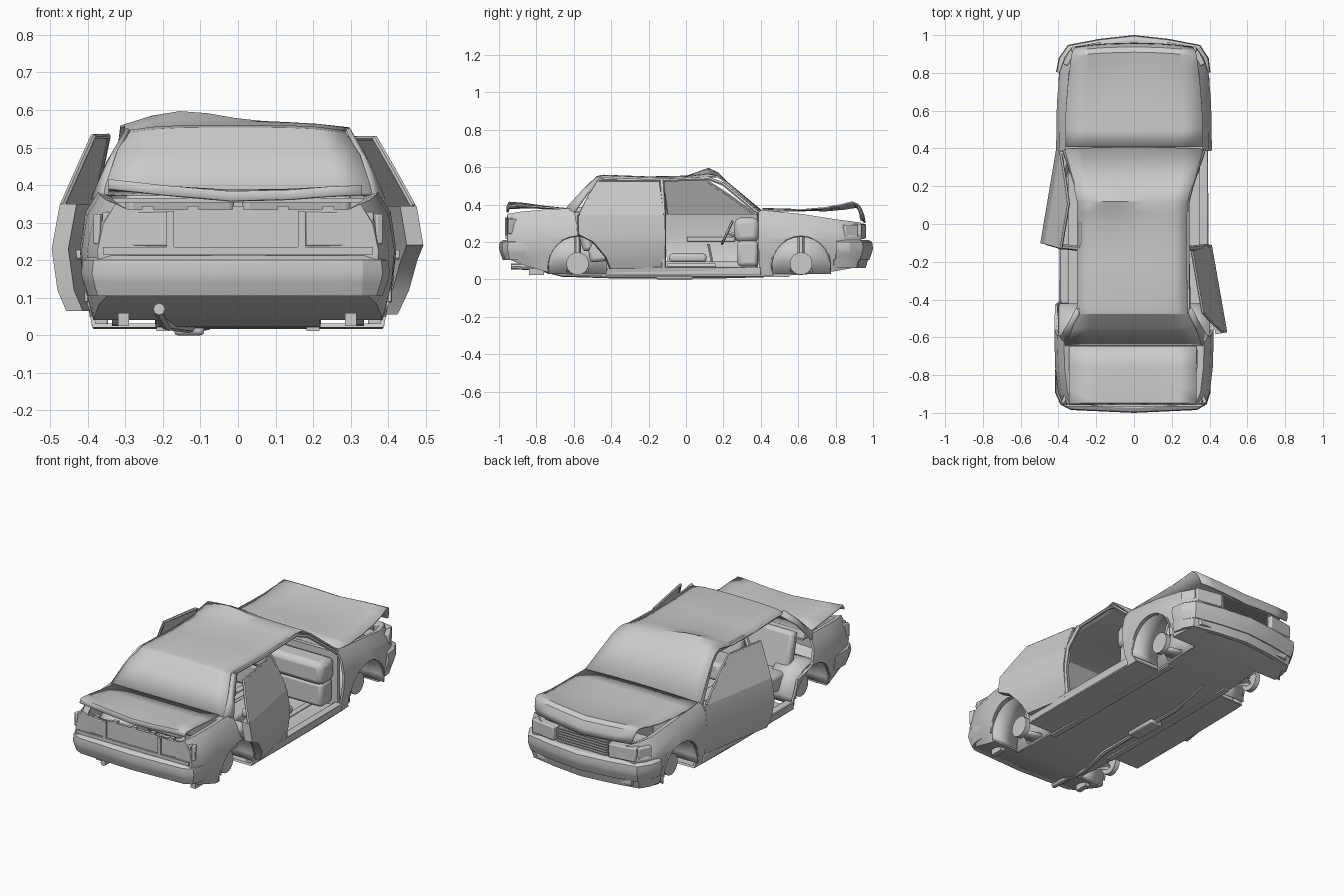
import bpy, bmesh, math
from mathutils import Vector, Matrix

if "Cube" in bpy.data.objects:
    bpy.data.objects.remove(bpy.data.objects["Cube"])


def finish(name, bm, bevel=0, thick=0):
    bmesh.ops.recalc_face_normals(bm, faces=bm.faces)
    me = bpy.data.meshes.new(name)
    bm.to_mesh(me)
    bm.free()
    ob = bpy.data.objects.new(name, me)
    bpy.context.collection.objects.link(ob)
    if thick:
        m = ob.modifiers.new("thick", 'SOLIDIFY')
        m.thickness, m.offset = thick, 0
    if bevel:
        m = ob.modifiers.new("bevel", 'BEVEL')
        m.width, m.segments = bevel, 2
    return ob


def loft(name, rings, closed=False, caps=False, thick=0, bevel=0):
    bm = bmesh.new()
    vs = [[bm.verts.new(p) for p in r] for r in rings]
    n = len(vs[0])
    for a, b in zip(vs, vs[1:]):
        for i in range(n if closed else n - 1):
            j = (i + 1) % n
            bm.faces.new((a[i], a[j], b[j], b[i]))
    if caps:
        bm.faces.new(vs[0])
        bm.faces.new(vs[-1])
    return finish(name, bm, bevel, thick)


def box(name, c, size, bevel=0.0, rot=(0, 0, 0)):
    bm = bmesh.new()
    bmesh.ops.create_cube(bm, size=1)
    bmesh.ops.scale(bm, vec=size, verts=bm.verts)
    ob = finish(name, bm, bevel)
    ob.location, ob.rotation_euler = c, rot
    return ob


def cyl(name, c, r, d, axis='X', n=16):
    bm = bmesh.new()
    bmesh.ops.create_cone(bm, cap_ends=True, segments=n, radius1=r, radius2=r, depth=d)
    ob = finish(name, bm)
    ob.location = c
    ob.rotation_euler = {'X': (0, math.pi / 2, 0), 'Y': (math.pi / 2, 0, 0), 'Z': (0, 0, 0)}[axis]
    return ob


def tube(name, pts, r, res=1, cyclic=False):
    cu = bpy.data.curves.new(name, 'CURVE')
    cu.dimensions = '3D'
    cu.bevel_depth, cu.bevel_resolution, cu.use_fill_caps = r, res, True
    sp = cu.splines.new('POLY')
    sp.points.add(len(pts) - 1)
    for q, p in zip(sp.points, pts):
        q.co = (*p, 1)
    sp.use_cyclic_u = cyclic
    ob = bpy.data.objects.new(name, cu)
    bpy.context.collection.objects.link(ob)
    bpy.context.view_layer.objects.active = ob
    ob.select_set(True)
    bpy.ops.object.convert(target='MESH')
    bpy.context.object.select_set(False)


def sweep(name, path, prof):
    rings = []
    for i, p in enumerate(path):
        a, b = path[max(i - 1, 0)], path[min(i + 1, len(path) - 1)]
        t = Vector((b[0] - a[0], b[1] - a[1])).normalized()
        rings.append([(p[0] + t.y * o, p[1] - t.x * o, z) for o, z in prof])
    return loft(name, rings, True, True)


def interp(t, tab):
    for (a, va), (b, vb) in zip(tab, tab[1:]):
        if t <= b:
            return va + (vb - va) * max(0, (t - a) / (b - a))
    return tab[-1][1]


# body tub: (y, half width, belt height, underside)
rings = []
for y, w, zt, zb in [(-.95, .37, .345, .115), (-.89, .395, .355, .09), (-.76, .41, .367, .05),
                     (-.6, .415, .375, .028), (-.3, .412, .375, .025), (.1, .41, .37, .022), (.4, .405, .365, .022),
                     (.62, .403, .343, .03), (.8, .388, .315, .05), (.88, .36, .305, .065), (.93, .325, .298, .08)]:
    half = [(w - .075, zt - .012), (w - .045, zt), (w - .015, zt - .05), (w, .225), (w - .008, .14), (w - .03, zb)]
    rings.append([(-x, y, z) for x, z in half] + [(x, y, z) for x, z in reversed(half)])
body = loft("body_tub", rings, caps=True, thick=.014)

# cut wheel arches, door openings
YW = (-.58, .615)
cutters = [cyl("arch_cutter", (s * .4, y, .075), .158, .36, n=24) for s in (-1, 1) for y in YW]
poly = [(-.41, .065), (.39, .065), (.385, .5), (-.62, .5), (-.585, .3), (-.56, .235), (-.43, .2)]
cutters.append(loft("door_cutter", [[(x, y, z) for y, z in poly] for x in (-.6, .6)], True, True))
bpy.context.view_layer.objects.active = body
for c in cutters:
    m = body.modifiers.new("cut", 'BOOLEAN')
    m.object, m.operation, m.solver = c, 'DIFFERENCE', 'EXACT'
for m in [m.name for m in body.modifiers]:
    bpy.ops.object.modifier_apply(modifier=m)
for c in cutters:
    bpy.data.objects.remove(c)

# roof shell with both screens, dented roof
rings = []
for y, z, w in [(-.64, .375, .36), (-.55, .478, .325), (-.475, .55, .295), (-.44, .556, .293), (-.2, .547, .293),
                (0, .55, .293), (.06, .557, .293), (.12, .564, .293), (.17, .55, .305), (.22, .515, .318), (.395, .365, .368)]:
    row = []
    for i in range(9):
        u = i / 4 - 1
        x = u * w - (.008 if -.5 < y < .2 else 0)
        drop = -.015 * u ** 4 if -.5 < y < .15 else 0
        dent = .03 * math.exp(-((x + .15) / .14) ** 2 - ((y - .12) / .07) ** 2)
        bow = (1 - u * u) * (.01 if y > .39 else 0)
        row.append((x, y + bow, z + drop + dent))
    rings.append(row)
loft("roof_and_screens", rings, thick=.008)

# pillars, rails, lamps, wheel parts on each side
for s, n in ((-1, "left"), (1, "right")):
    tube(n + "_roof_rail", [(s * .368, .385, .355), (s * .305, .2, .51), (s * .285, .12, .54),
                            (s * .285, -.2, .528), (s * .288, -.45, .537)], .01)
    tube(n + "_middle_pillar", [(s * .38, -.12, .05), (s * .395, -.12, .22), (s * .375, -.12, .36), (s * .288, -.13, .53)], .014)
    loft(n + "_rear_pillar", [[(s * .292, -.475, .55), (s * .3, -.44, .535)], [(s * .328, -.55, .478), (s * .345, -.525, .46)],
                              [(s * .357, -.645, .375), (s * .388, -.595, .36)]], thick=.012)
    box(n + "_sill", (s * .368, -.01, .045), (.045, .82, .045), .006)
    box(n + "_tail_lamp", (s * .27, -.942, .283), (.18, .03, .09), .004, (0, 0, s * .06))
    box(n + "_side_tail_lamp", (s * .368, -.925, .283), (.02, .05, .08), .004, (0, 0, s * .4))
    box(n + "_headlight", (s * .25, .925, .257), (.16, .05, .078), .006, (0, 0, -s * .17))
    box(n + "_corner_lamp", (s * .345, .878, .257), (.03, .08, .07), .006, (0, 0, s * .5))
    for y, k in zip(YW, ("rear", "front")):
        arc = [(y + .158 * math.cos(a), max(.075 + .158 * math.sin(a), .03))
               for a in [math.pi * (i / 14 * 1.1 - .05) for i in range(15)]]
        loft(f"{n}_{k}_wheelhouse", [[(s * x, *p) for p in arc] for x in (.395, .22)], thick=.006)
        loft(f"{n}_{k}_wheelhouse_wall", [[(s * .22, *p) for p in arc], [(s * .219, p[0], .03) for p in arc]], thick=.004)
        tube(f"{n}_{k}_arch_lip", [(s * (.404 if y < 0 else .395), *p) for p in arc[1:-1]], .006)
        cyl(f"{n}_{k}_brake_disc", (s * .32, y, .085), .06, .03, n=20)
        tube(f"{n}_{k}_strut", [(s * .29, y, .09), (s * .26, y, .23)], .018)
        loft(f"{n}_{k}_lower_arm", [[(s * .31, y - .01, .065), (s * .31, y + .01, .065)],
                                    [(s * .2, y - .07, .045), (s * .2, y + .07, .045)]], thick=.016)
    # front seat base and rear seat half
    box(n + "_seat_base", (s * .18, .01, .115), (.2, .2, .045), .015)
    tube(n + "_seat_rail", [(s * .18, -.1, .07), (s * .18, .16, .07)], .018)
    box(n + "_rear_seat", (s * .155, -.42, .15), (.29, .2, .1), .02, (.1, 0, 0))
    box(n + "_rear_backrest", (s * .155, -.55, .27), (.29, .06, .24), .02, (.25, 0, 0))

# bumpers
prof = [(-.03, .212), (0, .212), (.02, .2), (.025, .165), (.018, .14), (.005, .105), (-.03, .105)]
sweep("rear_bumper", [(-.393, -.77), (-.393, -.89), (-.37, -.94), (-.33, -.96), (0, -.975),
                      (.33, -.96), (.365, -.94), (.38, -.89), (.38, -.77)], prof)
path = [(.38, .8), (.372, .87), (.34, .925), (.18, .955), (0, .975), (-.18, .955), (-.34, .925), (-.375, .87), (-.388, .8)]
sweep("front_bumper", path, prof)
sweep("front_valance", [(x, y - .01) for x, y in path], [(-.02, .11), (.01, .11), (-.005, .06), (-.03, .06)])

# tail panel
box("plate_panel", (-.005, -.938, .283), (.34, .03, .09), .003)
box("tail_ledge", (0, -.948, .225), (.72, .035, .02))
for x in (-.18, .17):
    box("plate_post", (x, -.952, .283), (.02, .03, .095))
for i in range(5):
    box("tail_bracket", (-.24 + i * .12, -.945, .338), (.03, .02, .012))
# trunk lid, bent across its rear edge
rings = []
for y, z, k in [(-.645, .378, 0), (-.75, .383, .2), (-.87, .386, .7), (-.945, .384, 1), (-.955, .362, 1)]:
    rings.append([(x, y, z + k * dz) for x, dz in
                  [(-.345, .028), (-.2, .012), (-.02, -.004), (.14, 0), (.24, .008), (.33, .012)]])
loft("trunk_lid", rings, thick=.009)

# lifted, buckled hood
rings = []
for y, z, w in [(.41, .37, .36), (.5, .368, .366), (.62, .37, .36), (.74, .378, .35), (.83, .393, .34),
                (.89, .407, .332), (.915, .395, .325), (.93, .36, .315), (.935, .325, .305)]:
    k = max(0, (y - .5) / .45)
    rings.append([(u * w, y + .022 * (1 - u * u) * k, z + .008 * (1 - u * u) * (1 - k) + k * (.008 * u - .025 * (1 - abs(u))))
                  for u in (-1, -.7, -.45, 0, .45, .7, 1)])
loft("hood", rings, thick=.008)

# grille
box("grille_back", (0, .93, .257), (.32, .02, .085))
for i in range(6):
    box("grille_slat", (0, .943, .22 + i * .015), (.31, .02, .006))
# engine bay
box("bulkhead", (0, .4, .2), (.73, .02, .31))
box("engine", (0, .62, .2), (.26, .3, .2), .02)
box("radiator", (0, .87, .19), (.5, .03, .2))
box("battery", (-.27, .8, .25), (.11, .08, .09), .005)
cyl("air_filter", (.05, .6, .31), .08, .04, 'Z')
cyl("fluid_bottle", (.27, .8, .25), .04, .09, 'Z', 10)
box("rear_shelf", (0, -.62, .36), (.7, .1, .012))

# cabin fittings
box("dashboard", (0, .325, .265), (.7, .13, .13), .03)
box("dash_lower", (0, .33, .14), (.68, .11, .14), .02)
box("center_tunnel", (0, 0, .06), (.11, .75, .07), .02)
tube("gear_lever", [(0, .14, .09), (0, .12, .19)], .008)
M = Matrix.Translation((-.18, .22, .25)) @ Matrix.Rotation(math.radians(65), 4, 'X')
tube("steering_wheel", [M @ Vector((.065 * math.cos(a * .393), .065 * math.sin(a * .393), 0)) for a in range(16)], .007, 1, True)
tube("steering_column", [(-.18, .22, .25), (-.18, .32, .22)], .012)


# doors swung open about their front hinge
def door(name, s, hy, ang, lower, upper):
    bulge = [(.055, -.04), (.12, -.014), (.23, 0), (.345, -.02), (.53, -.105)]

    def pt(y, z, inset):
        p = Matrix.Rotation(ang, 3, 'Z') @ Vector((interp(z, bulge) - inset, y - hy, z))
        return (s * (p.x + .412), p.y + hy, p.z)
    for part, rows, t in (("panel", lower, .045), ("window", upper, .01)):
        loft(f"{name}_{part}", [[pt(a, z, 0), pt(b, z, 0), pt(b, z, t), pt(a, z, t)] for z, a, b in rows], True, True)
    edge = [pt(a, z, .008) for z, a, b in upper] + [pt(b, z, .008) for z, a, b in reversed(upper)]
    tube(name + "_window_frame", edge, .008)
    mid = (lower[-1][1] + lower[-1][2]) / 2
    box(name + "_armrest", pt(mid, .215, .055), (.03, .26, .025), .006, (0, 0, s * ang))


door("right_rear_door", 1, -.1, math.radians(10),
     [(.055, -.12, -.4), (.12, -.11, -.43), (.2, -.11, -.5), (.24, -.11, -.58), (.345, -.11, -.58)],
     [(.345, -.12, -.57), (.44, -.125, -.515), (.525, -.13, -.455)])
door("left_front_door", -1, .4, math.radians(9.5),
     [(.065, .39, -.09), (.12, .395, -.1), (.23, .395, -.11), (.35, .39, -.11)],
     [(.35, .37, -.105), (.45, .24, -.11), (.53, .12, -.115)])

# exhaust and underside
tube("exhaust_pipe", [(-.21, -.935, .07), (-.21, -.8, .065), (-.19, -.66, .03), (-.13, -.4, .022),
                      (-.13, .2, .022), (-.08, .5, .03)], .016, 2)
box("muffler", (-.13, -.06, .015), (.08, .2, .03), .01)
for x in (-.305, .3):
    box("tow_bracket", (x, -.8, .042), (.03, .08, .035))
for s in (-1, 1):
    box("floor_rail", (s * .2, .05, .022), (.035, 1.0, .02))

# crisp edges with soft curves
for ob in bpy.context.scene.objects:
    ob.select_set(ob.type == 'MESH')
bpy.context.view_layer.objects.active = body
bpy.ops.object.shade_smooth_by_angle(angle=math.radians(25))
